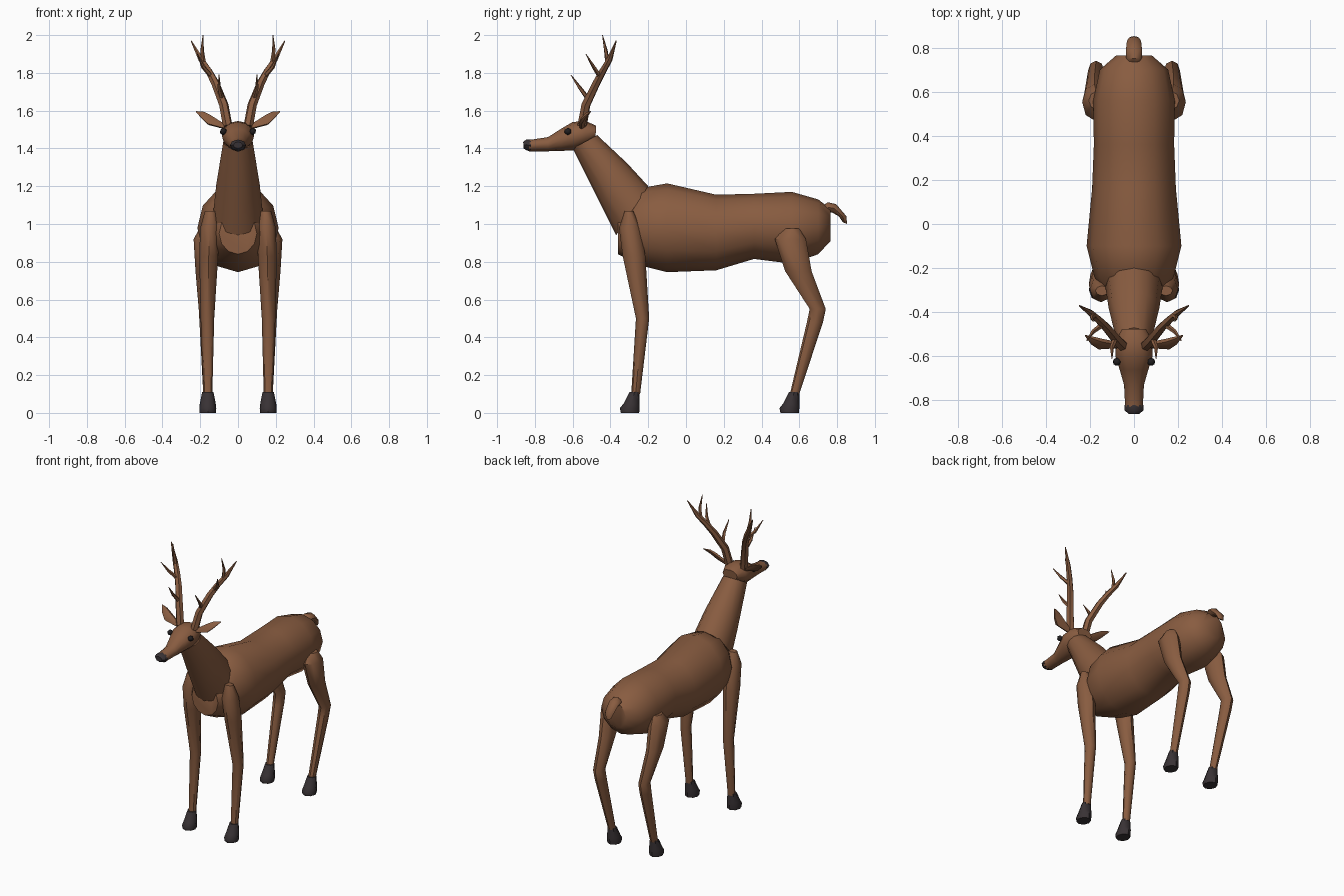
import bpy, bmesh, math
from mathutils import Vector

cube = bpy.data.objects.get("Cube")
if cube:
    bpy.data.objects.remove(cube, do_unlink=True)


def material(name, color):
    mat = bpy.data.materials.new(name)
    mat.use_nodes = True
    mat.diffuse_color = (*color, 1)
    mat.node_tree.nodes["Principled BSDF"].inputs["Base Color"].default_value = (*color, 1)
    return mat


fur = material("brown fur", (.25, .108, .052))
horn = material("dark hoof", (.04, .032, .035))
black = material("black eye", (.015, .013, .014))


def finish(name, bm, mat, angle=45):
    """Turn a bmesh into a smooth shaded object."""
    bmesh.ops.recalc_face_normals(bm, faces=bm.faces)
    mesh = bpy.data.meshes.new(name)
    bm.to_mesh(mesh)
    bm.free()
    mesh.materials.append(mat)
    obj = bpy.data.objects.new(name, mesh)
    bpy.context.collection.objects.link(obj)
    bpy.ops.object.select_all(action='DESELECT')
    obj.select_set(True)
    bpy.context.view_layer.objects.active = obj
    bpy.ops.object.shade_smooth_by_angle(angle=math.radians(angle))
    return obj


def skin(name, frames, mat, sides):
    """Loft ellipses given as (centre, half axis, half axis) and cap the ends."""
    bm = bmesh.new()
    rings = []
    for centre, u, v in frames:
        angles = [math.tau * i / sides for i in range(sides)]
        rings.append([bm.verts.new(centre + u * math.sin(a) + v * math.cos(a)) for a in angles])
    for low, high in zip(rings, rings[1:]):
        for i in range(sides):
            j = (i + 1) % sides
            bm.faces.new((low[i], low[j], high[j], high[i]))
    bm.faces.new(rings[0])
    bm.faces.new(rings[-1])
    return finish(name, bm, mat)


def profile(name, rings, mat, sides=12, side=1):
    """Loft rings given by two side-outline points (y, z), centre x and half width."""
    frames = []
    for a, b, x, width in rings:
        a, b = Vector((x * side, *a)), Vector((x * side, *b))
        frames.append(((a + b) / 2, Vector((width, 0, 0)), (a - b) / 2))
    return skin(name, frames, mat, sides)


def upright(name, rings, mat, side, sides=8):
    """Loft level rings given as (z, front y, back y, centre x, half width)."""
    return profile(name, [((f, z), (b, z), x, w) for z, f, b, x, w in rings], mat, sides, side)


def tube(name, points, radii, side, sides=6):
    """Loft round rings along a path."""
    path = [Vector((x * side, y, z)) for x, y, z in points]
    frames = []
    for i, p in enumerate(path):
        along = path[min(i + 1, len(path) - 1)] - path[max(i - 1, 0)]
        turn = along.to_track_quat('Z', 'Y')
        frames.append((p, turn @ Vector((radii[i], 0, 0)), turn @ Vector((0, radii[i], 0))))
    return skin(name, frames, fur, sides)


# Trunk: y, top, bottom, half width
trunk = [(-.36, 1.06, .84, .1), (-.24, 1.19, .78, .18), (-.1, 1.215, .745, .215),
         (.16, 1.155, .755, .19), (.36, 1.16, .815, .182), (.56, 1.17, .79, .185),
         (.7, 1.13, .84, .155), (.765, 1.08, .91, .08)]
profile("body", [((y, t), (y, b), 0, w) for y, t, b, w in trunk], fur)

# Neck, head, nose and tail
profile("neck", [((-.2, 1.2), (-.37, .94), 0, .13), ((-.31, 1.32), (-.45, 1.1), 0, .115),
                 ((-.47, 1.47), (-.6, 1.4), 0, .078)], fur)
profile("head", [((-.475, 1.52), (-.48, 1.45), 0, .055), ((-.53, 1.545), (-.53, 1.41), 0, .085),
                 ((-.6, 1.54), (-.595, 1.39), 0, .085), ((-.66, 1.505), (-.66, 1.387), 0, .065),
                 ((-.73, 1.46), (-.73, 1.385), 0, .045), ((-.83, 1.445), (-.83, 1.385), 0, .04)], fur)
profile("nose", [((-.82, 1.447), (-.82, 1.383), 0, .042), ((-.845, 1.447), (-.845, 1.39), 0, .042),
                 ((-.862, 1.435), (-.86, 1.4), 0, .025)], horn, 8)
profile("tail", [((.73, 1.1), (.74, 1.05), 0, .03), ((.75, 1.115), (.76, 1.06), 0, .036),
                 ((.795, 1.105), (.775, 1.06), 0, .037), ((.85, 1.04), (.81, 1.04), 0, .032),
                 ((.852, 1.0), (.83, 1.01), 0, .02)], fur, 8)

# Leg and hoof rings
fore = [(1.07, -.325, -.28, .145, .03), (.98, -.355, -.24, .15, .05), (.83, -.335, -.215, .155, .05),
        (.5, -.265, -.195, .162, .036), (.1, -.29, -.243, .16, .024)]
hind = [(.975, .52, .6, .17, .035), (.92, .47, .635, .18, .055), (.75, .525, .665, .18, .045),
        (.55, .655, .74, .172, .036), (.48, .64, .725, .17, .034), (.1, .55, .6, .16, .024)]
foot = [(.11, -.04, .015, .16, .03), (.05, -.07, .015, .16, .042),
        (.025, -.09, .015, .16, .045), (0, -.085, .012, .16, .043)]

# Antler beam and tines: root, tip
beam = [(.055, -.55, 1.52), (.075, -.53, 1.63), (.12, -.475, 1.745),
        (.155, -.44, 1.81), (.195, -.405, 1.87), (.248, -.37, 1.97)]
tines = [((.085, -.52, 1.665), (.1, -.61, 1.79)), ((.14, -.455, 1.78), (.215, -.53, 1.9)),
         ((.18, -.415, 1.85), (.185, -.442, 2))]

for side, word in ((1, "left"), (-1, "right")):
    upright(word + "_front_leg", fore, fur, side)
    upright(word + "_hind_leg", hind, fur, side)
    for where, y in (("front", -.26), ("hind", .585)):
        upright(f"{word}_{where}_hoof", [(z, f + y, b + y, x, w) for z, f, b, x, w in foot], horn, side)

    tube(word + "_antler", beam, (.026, .025, .022, .019, .016, .003), side)
    for number, (root, tip) in enumerate(tines):
        middle = Vector(root).lerp(Vector(tip), .5) + Vector((.008, .004, -.008))
        tube(f"{word}_tine_{number}", [root, middle, tip], (.013, .01, .002), side, 5)

    # Leaf shaped ear
    ear = []
    for x, y, z, w, t in ((.07, -.55, 1.515, .014, .012), (.15, -.545, 1.55, .032, .014),
                          (.185, -.53, 1.575, .024, .01), (.222, -.505, 1.595, .003, .002)):
        ear.append((Vector((x * side, y, z)), Vector((-.3 * w * side, .6 * w, .8 * w)),
                    Vector((.3 * t * side, -t, .5 * t))))
    skin(word + "_ear", ear, fur, 6)

    # Eye bead
    bm = bmesh.new()
    bmesh.ops.create_icosphere(bm, subdivisions=1, radius=.02)
    eye = finish(word + "_eye", bm, black)
    eye.location = (.078 * side, -.625, 1.49)
